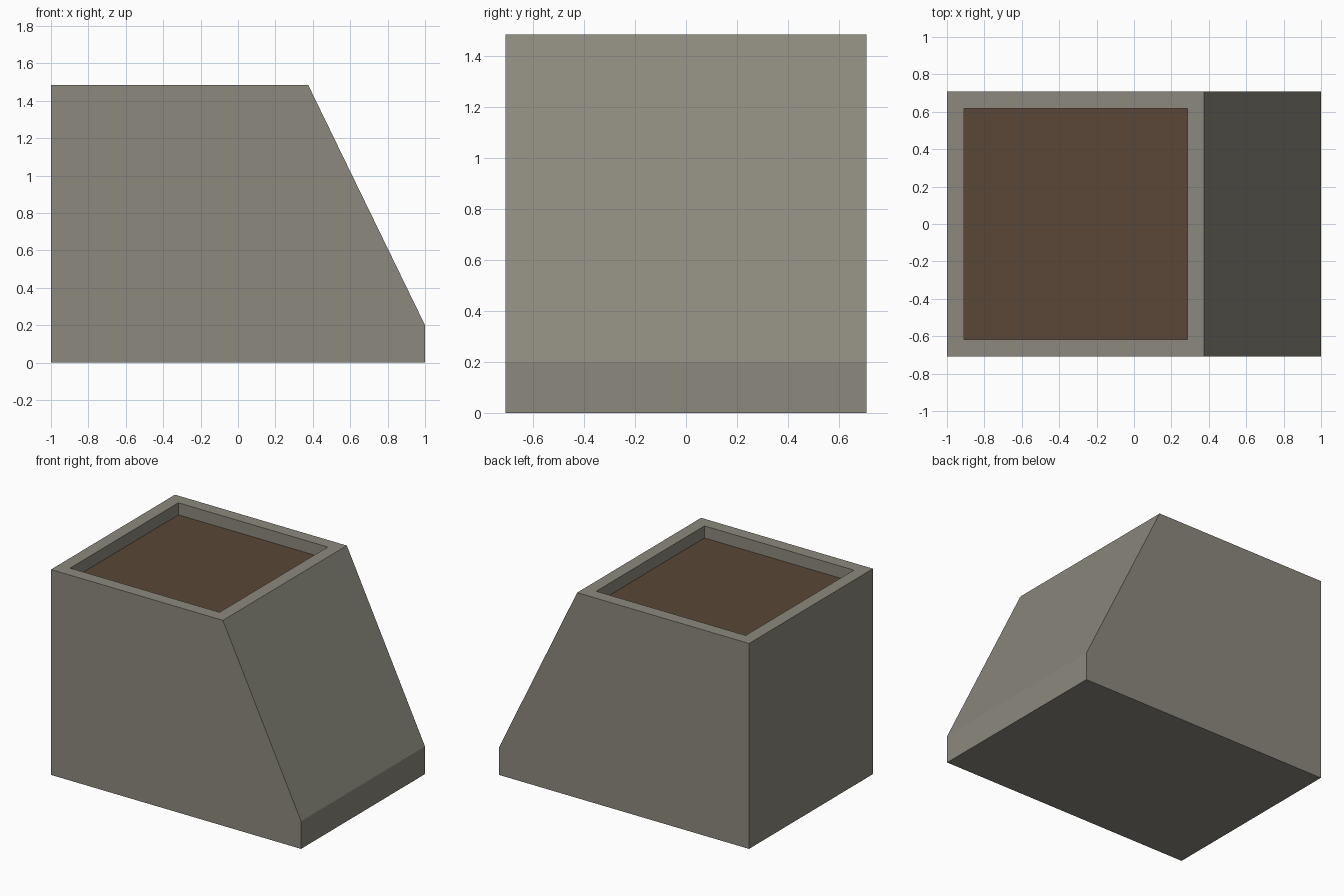
import bpy, bmesh

if "Cube" in bpy.data.objects:
    bpy.data.objects.remove(bpy.data.objects["Cube"])


def material(name, rgb):
    m = bpy.data.materials.new(name)
    m.diffuse_color = (*rgb, 1)
    m.use_nodes = True
    m.node_tree.nodes["Principled BSDF"].inputs["Base Color"].default_value = m.diffuse_color
    return m


def finish(name, bm, mat):
    bmesh.ops.recalc_face_normals(bm, faces=bm.faces)
    me = bpy.data.meshes.new(name)
    bm.to_mesh(me)
    bm.free()
    me.materials.append(mat)
    ob = bpy.data.objects.new(name, me)
    bpy.context.collection.objects.link(ob)
    return ob


concrete = material("warm grey concrete", (0.26, 0.25, 0.205))
earth = material("brown soil", (0.10, 0.064, 0.038))

HALF_Y, TOP, RIM, DEPTH = 0.708, 1.485, 0.09, 0.087

# Planter body: side profile extruded along y
profile = [(-1, 0), (1, 0), (1, 0.2), (0.375, TOP), (-1, TOP)]
bm = bmesh.new()
side = bm.faces.new([bm.verts.new((x, -HALF_Y, z)) for x, z in profile])
ext = bmesh.ops.extrude_face_region(bm, geom=[side])
new_verts = [v for v in ext["geom"] if isinstance(v, bmesh.types.BMVert)]
bmesh.ops.translate(bm, verts=new_verts, vec=(0, 2 * HALF_Y, 0))
bmesh.ops.recalc_face_normals(bm, faces=bm.faces)

# Rim and recess: inset the top face, then sink it
top = max(bm.faces, key=lambda f: f.calc_center_median().z)
bmesh.ops.inset_region(bm, faces=[top], thickness=RIM, use_even_offset=True)
ext = bmesh.ops.extrude_face_region(bm, geom=[top])
floor = [v for v in ext["geom"] if isinstance(v, bmesh.types.BMVert)]
bmesh.ops.translate(bm, verts=floor, vec=(0, 0, -DEPTH - 0.005))
if top.is_valid:
    bmesh.ops.delete(bm, geom=[top], context='FACES_ONLY')
finish("planter_body", bm, concrete)

# Soil: thin slab filling the floor of the recess
x0, x1, y1 = -1 + RIM, 0.375 - RIM, HALF_Y - RIM
bm = bmesh.new()
bmesh.ops.create_cube(bm, size=1)
for v in bm.verts:
    v.co.x = x0 if v.co.x < 0 else x1
    v.co.y *= 2 * y1
    v.co.z = TOP - DEPTH - (0.005 if v.co.z < 0 else 0)
finish("soil", bm, earth)
